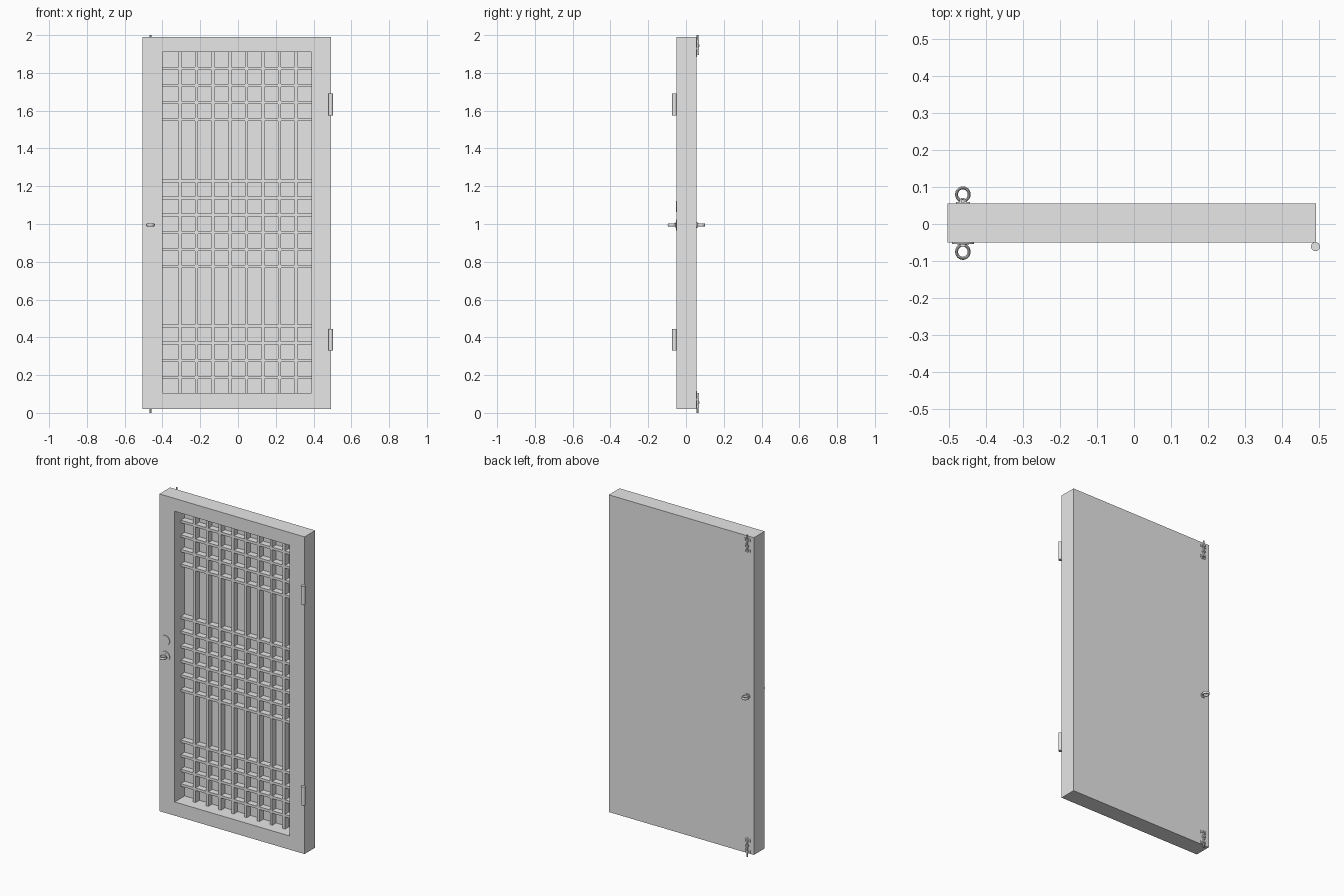
import bpy, math
from mathutils import Vector

cube = bpy.data.objects.get("Cube")
if cube:
    bpy.data.objects.remove(cube, do_unlink=True)

grey = bpy.data.materials.new("plain_grey")
grey.use_nodes = True
grey.diffuse_color = (0.8, 0.8, 0.8, 1)
grey.node_tree.nodes["Principled BSDF"].inputs["Base Color"].default_value = (0.8, 0.8, 0.8, 1)


def finish(name, smooth=False):
    ob = bpy.context.object
    ob.name = name
    ob.data.materials.append(grey)
    bpy.ops.object.transform_apply(location=False, rotation=True, scale=True)
    if smooth:
        bpy.ops.object.shade_smooth_by_angle(angle=math.radians(40))
    return ob


def box(name, x, y, z):
    """Box from (low, high) pairs on each axis."""
    lo, hi = Vector((x[0], y[0], z[0])), Vector((x[1], y[1], z[1]))
    bpy.ops.mesh.primitive_cube_add(size=1, location=(lo + hi) / 2)
    bpy.context.object.scale = hi - lo
    return finish(name)


def rod(name, start, end, radius, sides=20):
    a, b = Vector(start), Vector(end)
    bpy.ops.mesh.primitive_cylinder_add(vertices=sides, radius=radius,
                                        depth=(b - a).length, location=(a + b) / 2)
    bpy.context.object.rotation_euler = (b - a).to_track_quat('Z', 'Y').to_euler()
    return finish(name, True)


LEFT, RIGHT, BOTTOM, TOP = -0.505, 0.492, 0.02, 1.99
FRONT, BACK = -0.05, 0.055
IN_L, IN_R, IN_B, IN_T = -0.4, 0.388, 0.105, 1.91

# Door leaf: one mesh, a slab with a deep pocket in the front
leaf = box("door_leaf", (LEFT, RIGHT), (FRONT, BACK), (BOTTOM, TOP))
pocket = box("pocket_cutter", (IN_L, IN_R), (FRONT - 0.1, BACK - 0.007), (IN_B, IN_T))
pocket.hide_render = True
pocket.hide_viewport = True
pocket.display_type = 'WIRE'
cut = leaf.modifiers.new("pocket", 'BOOLEAN')
cut.operation = 'DIFFERENCE'
cut.solver = 'EXACT'
cut.object = pocket

# Lattice, set back inside the pocket
HALF = 0.008
BAR_Y = (0.01, BACK - 0.006)
for i in range(8):
    x = -0.307 + i * 0.0878
    box("lattice_upright", (x - HALF, x + HALF), BAR_Y, (IN_B, IN_T))
for base, count in ((0.188, 4), (0.775, 6), (1.553, 4)):
    for i in range(count):
        z = base + i * 0.0905
        box("lattice_rail", (IN_L, IN_R), BAR_Y, (z - HALF, z + HALF))

# Hinge barrels
for z in (0.33, 1.575):
    rod("hinge_barrel", (0.491, -0.061, z), (0.491, -0.061, z + 0.115), 0.012)

# Lock roses and ring pulls
PULL_X, PULL_Z = -0.463, 0.995
for z in (PULL_Z, 1.093):
    rod("lock_rose", (PULL_X, FRONT + 0.002, z), (PULL_X, FRONT - 0.004, z), 0.03, 32)
for face, side in ((FRONT, -1), (BACK, 1)):
    rod("pull_neck", (PULL_X, face, PULL_Z), (PULL_X, face + side * 0.012, PULL_Z), 0.009)
    rod("pull_collar", (PULL_X, face, PULL_Z), (PULL_X, face + side * 0.005, PULL_Z), 0.016)
    bpy.ops.mesh.primitive_torus_add(location=(PULL_X, face + side * 0.025, PULL_Z),
                                     major_radius=0.017, minor_radius=0.004,
                                     major_segments=28, minor_segments=10)
    bpy.context.object.scale = (1, 1.05, 2)
    finish("pull_ring", True)

# Slide bolts on the back, mirrored top and bottom
for z_end, d in ((2.0, -1), (0.0, 1)):
    def at(a, b):
        return sorted((z_end + d * a, z_end + d * b))
    box("bolt_plate", (PULL_X - 0.013, PULL_X + 0.013), (BACK, BACK + 0.003), at(0.022, 0.115))
    z = at(0, 0.105)
    rod("bolt_rod", (PULL_X, 0.061, z[0]), (PULL_X, 0.061, z[1]), 0.005, 14)
    for a in (0.028, 0.065, 0.095):
        box("bolt_keeper", (PULL_X - 0.009, PULL_X + 0.009), (BACK, 0.068), at(a, a + 0.01))
    for s in (-1, 1):
        for a in (0.033, 0.1):
            box("bolt_plate_ear", (PULL_X + s * 0.009 - 0.01, PULL_X + s * 0.009 + 0.01),
                (BACK, BACK + 0.004), at(a - 0.008, a + 0.008))
    z = z_end + d * 0.055
    rod("bolt_knob", (PULL_X, 0.061, z), (PULL_X, 0.071, z), 0.005, 14)
